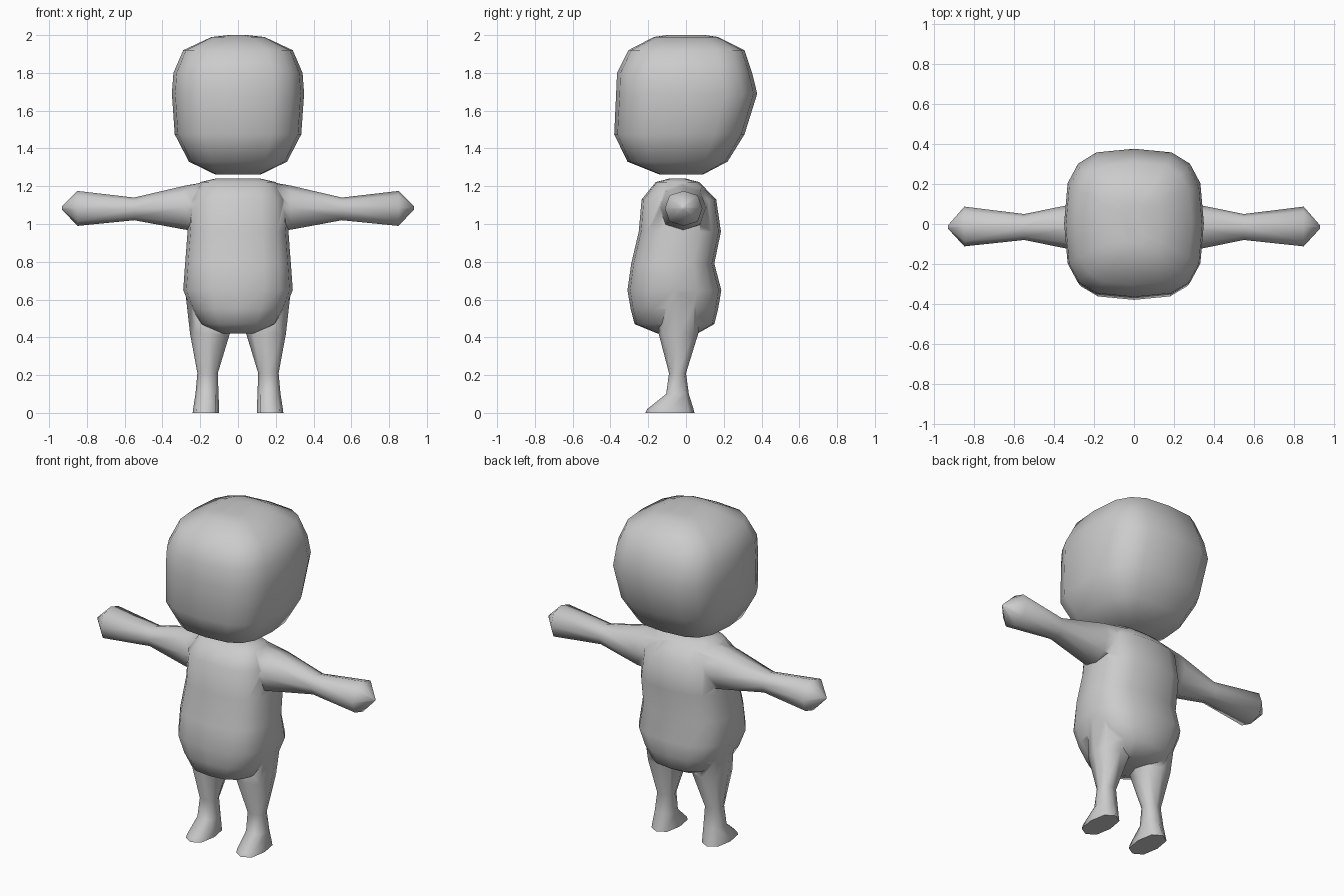
import bpy, bmesh
from math import cos, sin, tau, copysign, radians

if "Cube" in bpy.data.objects:
    bpy.data.objects.remove(bpy.data.objects["Cube"])


def loft(name, rings, axis="z", sides=16, p=3.0, sign=1):
    """Skin rounded-box rings: (position, u_min, u_max, v_min, v_max)."""
    bm = bmesh.new()
    loops = []
    for t, u0, u1, v0, v1 in rings:
        loop = []
        for i in range(sides):
            c, s = cos(tau * i / sides), sin(tau * i / sides)
            u = (u0 + u1) / 2 + (u1 - u0) / 2 * copysign(abs(c) ** (2 / p), c)
            v = (v0 + v1) / 2 + (v1 - v0) / 2 * copysign(abs(s) ** (2 / p), s)
            co = (sign * t, u, v) if axis == "x" else (sign * u, v, t)
            loop.append(bm.verts.new(co))
        loops.append(loop)
    for a, b in zip(loops, loops[1:]):
        for i in range(sides):
            j = (i + 1) % sides
            bm.faces.new((a[i], a[j], b[j], b[i]))
    bm.faces.new(loops[0])
    bm.faces.new(loops[-1])
    bmesh.ops.recalc_face_normals(bm, faces=bm.faces)
    mesh = bpy.data.meshes.new(name)
    bm.to_mesh(mesh)
    bm.free()
    obj = bpy.data.objects.new(name, mesh)
    bpy.context.collection.objects.link(obj)
    return obj


def select(obj):
    bpy.ops.object.select_all(action="DESELECT")
    obj.select_set(True)
    bpy.context.view_layer.objects.active = obj


def upright(table):
    """Symmetric rings from (z, half_x, y_front, y_back)."""
    return [(z, -hx, hx, y0, y1) for z, hx, y0, y1 in table]


# Head: large rounded block floating just above the shoulders
head = loft("head", upright([
    (1.262, 0.12, -0.14, 0.09),
    (1.33, 0.26, -0.31, 0.22),
    (1.475, 0.335, -0.38, 0.31),
    (1.69, 0.35, -0.37, 0.377),
    (1.80, 0.342, -0.365, 0.35),
    (1.92, 0.29, -0.305, 0.31),
    (1.99, 0.14, -0.17, 0.17),
    (2.00, 0.05, -0.10, 0.10),
]), p=3.1)

# Torso: pot belly, hollow lower back
body = loft("body", upright([
    (0.42, 0.10, -0.15, 0.06),
    (0.47, 0.20, -0.272, 0.15),
    (0.55, 0.25, -0.293, 0.17),
    (0.65, 0.29, -0.31, 0.187),
    (0.79, 0.28, -0.29, 0.15),
    (0.96, 0.267, -0.25, 0.185),
    (1.13, 0.255, -0.235, 0.16),
    (1.222, 0.20, -0.16, 0.07),
    (1.24, 0.12, -0.09, 0.0),
]), p=2.7)

# Arms with flared hands, and legs with wedge feet
arm_rings = [
    (0.10, -0.16, 0.12, 0.95, 1.235),
    (0.28, -0.135, 0.105, 0.97, 1.203),
    (0.55, -0.08, 0.05, 1.02, 1.14),
    (0.85, -0.112, 0.087, 0.99, 1.175),
    (0.933, -0.022, -0.008, 1.078, 1.092),
]
leg_rings = [
    (0.00, 0.10, 0.24, -0.215, 0.045),
    (0.02, 0.10, 0.238, -0.205, 0.04),
    (0.10, 0.103, 0.225, -0.105, 0.015),
    (0.21, 0.107, 0.215, -0.09, 0.0),
    (0.42, 0.043, 0.254, -0.145, 0.065),
    (0.65, 0.09, 0.28, -0.12, 0.07),
]
limbs = []
for sign in (-1, 1):
    limbs.append(loft("arm", arm_rings, "x", 8, 2.4, sign))
    limbs.append(loft("leg", leg_rings, "z", 8, 2.5, sign))

# Fuse the limbs into the torso
for limb in limbs:
    mod = body.modifiers.new("fuse", "BOOLEAN")
    mod.operation = "UNION"
    mod.solver = "EXACT"
    mod.object = limb
    select(body)
    bpy.ops.object.modifier_apply(modifier=mod.name)
    bpy.data.objects.remove(limb)

for obj in (head, body):
    select(obj)
    bpy.ops.object.shade_smooth_by_angle(angle=radians(70))
